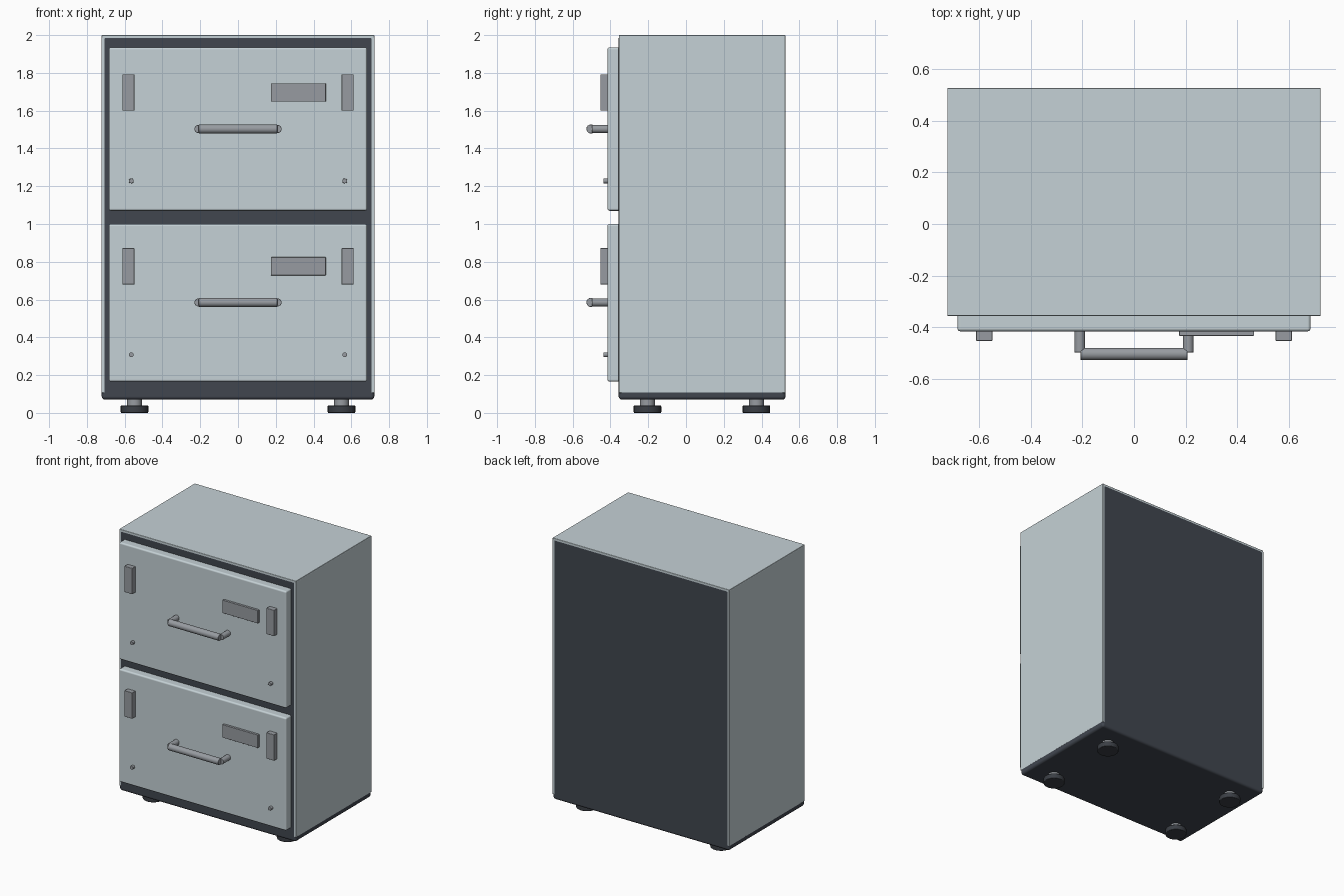
import bpy, math
from mathutils import Vector

if "Cube" in bpy.data.objects:
    bpy.data.objects.remove(bpy.data.objects["Cube"])


def material(name, rgb):
    m = bpy.data.materials.new(name)
    m.diffuse_color = (*rgb, 1)
    m.use_nodes = True
    m.node_tree.nodes["Principled BSDF"].inputs["Base Color"].default_value = m.diffuse_color
    return m


PAINT = material("pale_grey_paint", (0.56, 0.64, 0.67))
DARK = material("dark_slate", (0.052, 0.061, 0.078))
BLACK = material("charcoal_foot", (0.043, 0.049, 0.059))
METAL = material("grey_metal", (0.31, 0.33, 0.355))


def finish(ob, name, mat, bevel, segments=3):
    ob.name = name
    ob.data.materials.append(mat)
    if bevel:
        b = ob.modifiers.new("bevel", 'BEVEL')
        b.width, b.segments, b.limit_method = bevel, segments, 'ANGLE'
        b.harden_normals = True
    bpy.ops.object.shade_smooth_by_angle(angle=math.radians(35))
    return ob


def box(name, x, y, z, mat, bevel=0.0):
    """Box from (min, max) ranges."""
    bpy.ops.mesh.primitive_cube_add(size=1, location=[sum(r) / 2 for r in (x, y, z)])
    ob = bpy.context.object
    ob.scale = [r[1] - r[0] for r in (x, y, z)]
    bpy.ops.object.transform_apply(location=False, rotation=False)
    return finish(ob, name, mat, bevel)


def rod(name, a, b, radius, mat, bevel=0.0, sides=24):
    """Cylinder between two points."""
    a, b = Vector(a), Vector(b)
    bpy.ops.mesh.primitive_cylinder_add(vertices=sides, radius=radius,
                                        depth=(b - a).length, location=(a + b) / 2)
    ob = bpy.context.object
    ob.rotation_euler = (b - a).to_track_quat('Z', 'Y').to_euler()
    return finish(ob, name, mat, bevel)


FRONT, BACK = -0.357, 0.5275

# Dark rounded carcass, clad with pale side and top panels above its base
box("carcass", (-0.722, 0.722), (FRONT, BACK), (0.07, 1.998), DARK, 0.018)
box("top_panel", (-0.7225, 0.7225), (FRONT + 0.001, BACK - 0.001), (1.978, 2.0), PAINT, 0.004)
for s, side in ((-1, "left"), (1, "right")):
    box(side + "_panel", sorted((s * 0.70, s * 0.7228)), (FRONT + 0.001, BACK - 0.001),
        (0.106, 1.99), PAINT, 0.003)

# Two drawers: bottom, top, handle, label/clip and screw heights
DRAWERS = (("lower", 0.165, 1.0, 0.585, 0.776, 0.308),
           ("upper", 1.07, 1.935, 1.503, 1.696, 1.228))
FACE, BAR_Y = -0.416, -0.5035
for n, z0, z1, zh, zl, zs in DRAWERS:
    box(n + "_drawer_front", (-0.684, 0.684), (FACE, -0.34), (z0, z1), PAINT, 0.012)
    box(n + "_label_plate", (0.175, 0.465), (-0.433, FACE + 0.01), (zl - 0.048, zl + 0.048), METAL, 0.002)
    rod(n + "_handle_bar", (-0.208, BAR_Y, zh), (0.208, BAR_Y, zh), 0.024, METAL, 0.004)
    for s, side in ((-1, "left"), (1, "right")):
        rod(f"{n}_{side}_handle_post", (s * 0.21, FACE + 0.01, zh), (s * 0.21, -0.498, zh), 0.021, METAL, 0.003)
        box(f"{n}_{side}_clip", sorted((s * 0.548, s * 0.612)), (-0.453, FACE + 0.01),
            (zl - 0.096, zl + 0.096), METAL, 0.003)
        rod(f"{n}_{side}_screw", (s * 0.565, FACE + 0.01, zs), (s * 0.565, -0.438, zs), 0.013, METAL, 0.002, 12)

# Four levelling feet
for x in (-0.548, 0.548):
    for y in (-0.204, 0.373):
        where = ("left" if x < 0 else "right") + ("_front" if y < 0 else "_back")
        rod(where + "_foot_stem", (x, y, 0.03), (x, y, 0.08), 0.039, METAL)
        rod(where + "_foot_pad", (x, y, 0.0), (x, y, 0.04), 0.073, BLACK, 0.005)
